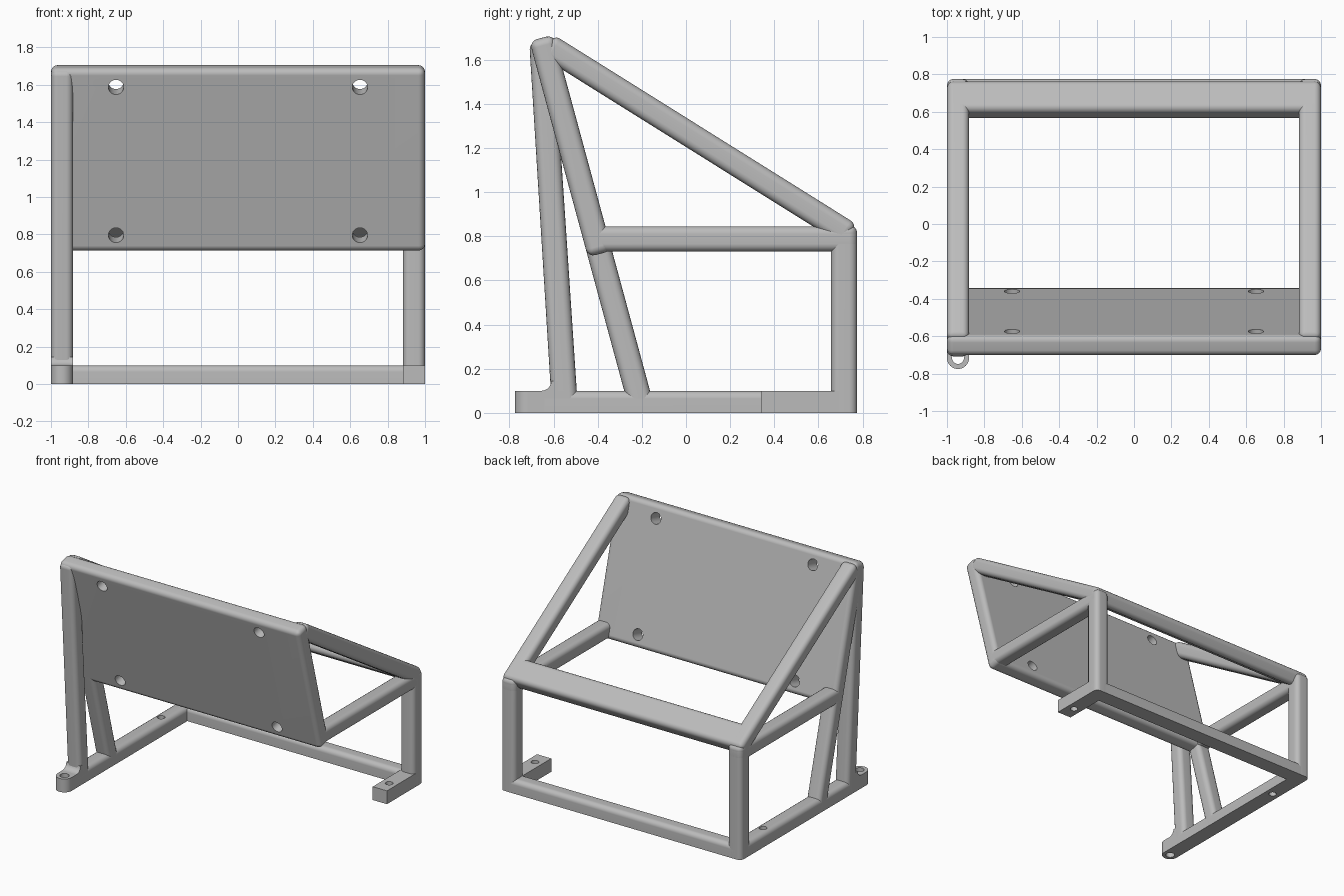
import bpy
import bmesh
import math
from mathutils import Vector, Matrix

cube = bpy.data.objects.get("Cube")
if cube:
    bpy.data.objects.remove(cube, do_unlink=True)

grey = bpy.data.materials.new("plain grey")
grey.use_nodes = True
colour = (0.5, 0.5, 0.5, 1)
grey.diffuse_color = colour
grey.node_tree.nodes["Principled BSDF"].inputs["Base Color"].default_value = colour

T = 0.118            # bar thickness
R = 0.035            # rounding of the bar edges
BACK = 0.775         # rear face
BASE = 0.1           # height of the base bars
SIDES = {"right": (-1, -1 + T), "left": (1 - T, 1)}


def finish(bm, name):
    bmesh.ops.recalc_face_normals(bm, faces=bm.faces)
    mesh = bpy.data.meshes.new(name)
    bm.to_mesh(mesh)
    bm.free()
    mesh.materials.append(grey)
    obj = bpy.data.objects.new(name, mesh)
    bpy.context.collection.objects.link(obj)
    return obj


def extrude_profile(name, profile, xs, radius=R):
    """Extrude a (y, z) profile along x and round every edge off the ground."""
    bm = bmesh.new()
    face = bm.faces.new([bm.verts.new((xs[0], y, z)) for y, z in profile])
    out = bmesh.ops.extrude_face_region(bm, geom=[face])
    verts = [g for g in out["geom"] if isinstance(g, bmesh.types.BMVert)]
    bmesh.ops.translate(bm, verts=verts, vec=(xs[1] - xs[0], 0, 0))
    bmesh.ops.recalc_face_normals(bm, faces=bm.faces)
    if radius:
        edges = [e for e in bm.edges if max(v.co.z for v in e.verts) > 0.001]
        bmesh.ops.bevel(bm, geom=edges, offset=radius, segments=4,
                        profile=0.5, affect='EDGES', clamp_overlap=True)
    return finish(bm, name)


def box(y0, y1, z0, z1):
    return [(y0, z0), (y1, z0), (y1, z1), (y0, z1)]


def slanted(start, end, thick):
    """Rectangle whose one long side runs from start to end."""
    a, b = Vector(start), Vector(end)
    d = (b - a).normalized()
    n = Vector((d.y, -d.x)) * thick
    return [tuple(p) for p in (a, b, b + n, a + n)]


def cylinder(name, centre, radius, depth, tilt=0.0):
    bm = bmesh.new()
    matrix = Matrix.Translation(centre) @ Matrix.Rotation(tilt, 4, 'X')
    bmesh.ops.create_cone(bm, cap_ends=True, segments=32, radius1=radius,
                          radius2=radius, depth=depth, matrix=matrix)
    return finish(bm, name)


def drill(obj, centre, radius, depth, tilt=0.0):
    cutter = cylinder("hole_cutter", centre, radius, depth, tilt)
    cutter.hide_render = True
    mod = obj.modifiers.new("hole", 'BOOLEAN')
    mod.operation, mod.solver, mod.object = 'DIFFERENCE', 'EXACT', cutter
    bpy.context.view_layer.objects.active = obj
    bpy.ops.object.modifier_apply(modifier=mod.name)
    bpy.data.objects.remove(cutter, do_unlink=True)


parts = []

# Tilted front panel with four mounting holes square to its face
panel_top, panel_low = Vector((-0.6, 1.713)), Vector((-0.335, 0.735))
lean = (panel_low - panel_top).normalized()
PT = 0.113
panel = extrude_profile("panel", slanted(panel_top, panel_low, PT), (-1, 1))
inward = Vector((lean.y, -lean.x)) * (PT / 2)
tilt = math.atan2(lean.x, -lean.y) - math.pi / 2
for along in (0.1, 0.92):
    c = panel_top + lean * along + inward
    for x in (-0.652, 0.652):
        drill(panel, (x, c.x, c.y), 0.041, 0.4, -math.atan2(inward.x, inward.y))
parts.append(panel)

# Side frames shared by both sides
rail_top, rail_low = Vector((-0.6, 1.713)), Vector((BACK, 0.853))
for side, xs in SIDES.items():
    parts += [
        extrude_profile(side + "_sloping_rail", slanted(rail_top, rail_low, PT), xs),
        extrude_profile(side + "_arm", box(-0.44, BACK, 0.73, 0.845), xs),
        extrude_profile(side + "_rear_post", box(BACK - T, BACK, 0, 0.85), xs),
    ]

# Rear beams joining the sides
slope = (rail_low - rail_top).normalized()
parts += [
    extrude_profile("rear_upper_beam",
                    slanted(rail_low - slope * 0.19, rail_low, PT), (-1, 1)),
    extrude_profile("rear_base_bar", box(BACK - T, BACK, 0, BASE), (-1, 1)),
]

# Right side: long base bar, two legs and a round foot
xs = SIDES["right"]
mid = sum(xs) / 2
foot_y = -BACK + T / 2
base = extrude_profile("right_base_bar", box(foot_y + 0.04, BACK, 0, BASE), xs)
drill(base, (mid, 0.43, 0.05), 0.027, 0.3)
toe = extrude_profile("foot_block", box(foot_y, -0.55, 0, BASE), xs, 0)
drill(toe, (mid, foot_y, 0.05), 0.032, 0.3)
ring = cylinder("foot_ring", (mid, foot_y, BASE / 2), T / 2, BASE)
drill(ring, (mid, foot_y, 0.05), 0.032, 0.3)
front_leg = extrude_profile(
    "front_leg", [(-0.606, 0), (-0.606 + T, 0), (-0.6, 1.68), (-0.71, 1.68)], xs)
brace_end = panel_top + lean * (panel_top.y / -lean.y)
brace = extrude_profile(
    "brace_leg",
    [tuple(panel_low - lean * 0.1), tuple(brace_end),
     (brace_end.x - 0.117, 0), tuple(panel_low - lean * 0.1 + inward * 2)], xs)
arc = [(-0.655 + 0.045 * math.sin(a), 0.145 - 0.045 * math.cos(a))
       for a in (i * math.pi / 12 for i in range(7))]
fillet = extrude_profile("foot_fillet", arc + [(-0.58, 0.145), (-0.58, 0.09),
                                               (-0.655, 0.09)], xs, 0)
parts += [base, toe, ring, front_leg, brace, fillet]

# Left side: short square foot with a screw hole
short_foot = extrude_profile("left_foot", box(0.34, 0.72, 0, BASE), SIDES["left"], 0)
drill(short_foot, (-mid, 0.45, 0.05), 0.027, 0.3)
parts.append(short_foot)

# Smooth the rounded edges, keep the flats flat
bpy.ops.object.select_all(action='DESELECT')
for obj in parts:
    obj.select_set(True)
bpy.context.view_layer.objects.active = panel
bpy.ops.object.shade_smooth_by_angle(angle=math.radians(35))
for obj in parts:
    obj.modifiers.new("flat faces", 'WEIGHTED_NORMAL').keep_sharp = True
